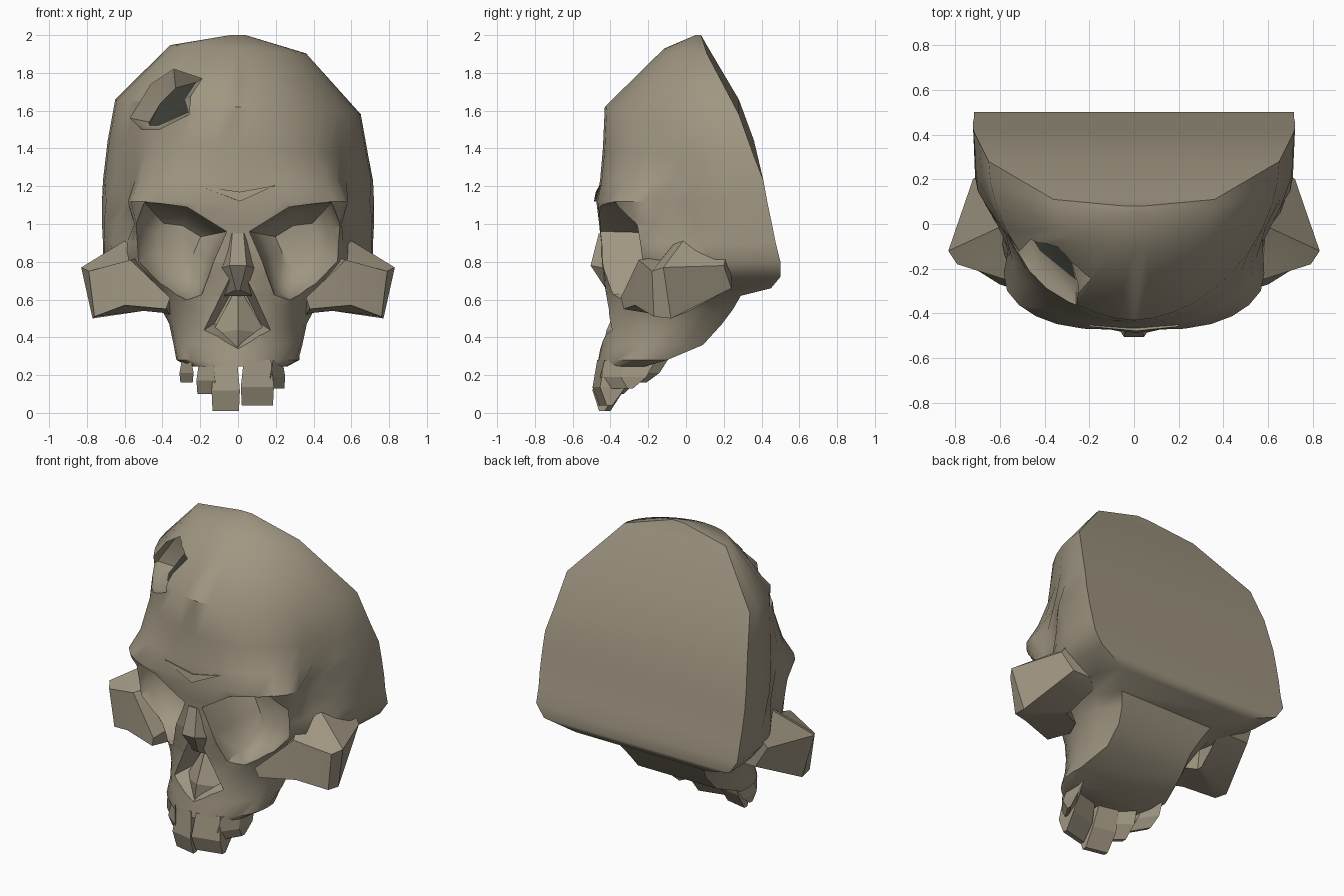
import bpy, bmesh, math

def material(name, color):
    m = bpy.data.materials.new(name)
    m.diffuse_color = (*color, 1)
    return m

BONE = material("aged bone", (0.35, 0.305, 0.223))
DARK = material("dark hollow", (0.05, 0.054, 0.041))

def loft(name, rings, dark_end=False):
    """Closed solid through rings that have equal point counts."""
    bm = bmesh.new()
    vs = [[bm.verts.new(p) for p in ring] for ring in rings]
    n = len(vs[0])
    for a, b in zip(vs, vs[1:]):
        for i in range(n):
            j = (i + 1) % n
            bm.faces.new((a[i], a[j], b[j], b[i]))
    bm.faces.new(vs[0])
    end = bm.faces.new(vs[-1])
    end.material_index = 1 if dark_end else 0
    bmesh.ops.recalc_face_normals(bm, faces=bm.faces)
    if dark_end:
        bmesh.ops.triangulate(bm, faces=[f for f in bm.faces if len(f.verts) > 4])
    me = bpy.data.meshes.new(name)
    bm.to_mesh(me)
    bm.free()
    me.materials.append(BONE)
    me.materials.append(DARK)
    ob = bpy.data.objects.new(name, me)
    bpy.context.collection.objects.link(ob)
    return ob

def smooth(ob, angle):
    bpy.ops.object.select_all(action='DESELECT')
    ob.select_set(True)
    bpy.context.view_layer.objects.active = ob
    bpy.ops.object.shade_smooth_by_angle(angle=math.radians(angle))

def cut(ob, cutter):
    mod = ob.modifiers.new(cutter.name, 'BOOLEAN')
    mod.operation = 'DIFFERENCE'
    mod.solver = 'EXACT'
    mod.object = cutter
    bpy.context.view_layer.objects.active = ob
    bpy.ops.object.modifier_apply(modifier=mod.name)
    bpy.data.objects.remove(cutter, do_unlink=True)

# Skull shell: level, half width, back y, front y, squareness, temple pinch, back taper
levels = [
    (2.00, 0.04, 0.08, 0.05, 2.0, 0, 0), (1.925, 0.36, 0.11, -0.12, 1.9, 0, 0),
    (1.62, 0.65, 0.28, -0.43, 1.85, 0, 0), (1.40, 0.69, 0.36, -0.44, 2.05, 0.03, 0),
    (1.23, 0.715, 0.41, -0.455, 2.5, 0.08, 0), (1.12, 0.72, 0.43, -0.475, 3.2, 0.13, 0),
    (1.00, 0.72, 0.455, -0.46, 2.8, 0.11, 0), (0.90, 0.715, 0.475, -0.45, 2.7, 0.07, 0),
    (0.80, 0.715, 0.50, -0.45, 2.5, 0.02, 0), (0.72, 0.66, 0.50, -0.44, 2.2, 0, 0),
    (0.66, 0.55, 0.45, -0.435, 2.2, 0, 0.15), (0.62, 0.48, 0.29, -0.43, 2.2, 0, 0.3),
    (0.55, 0.43, 0.25, -0.43, 2.2, 0, 0.3), (0.47, 0.39, 0.19, -0.44, 2.2, 0, 0.3),
    (0.36, 0.37, 0.09, -0.45, 2.2, 0, 0.25), (0.28, 0.34, -0.10, -0.465, 2.2, 0, 0.05),
    (0.245, 0.26, -0.22, -0.47, 2.2, 0, 0)]
SEG = 20
rings = []
for z, w, r, f, n, pinch, taper in levels:
    ring = []
    for i in range(SEG + 1):
        t = math.pi * i / SEG
        c, s = math.cos(t), max(0, math.sin(t))
        x = math.copysign(abs(c) ** (2 / n), c) * w
        y = r - (r - f) * s ** (2 / n)
        x -= math.copysign(pinch * math.exp(-((y + 0.07) / 0.15) ** 2), c) * min(1, abs(x) / 0.4)
        x *= 1 - taper * max(0, (y - r + 0.3) / 0.3) ** 2
        ring.append((x, y, z - (0.06 * x if 1.3 < z < 1.99 else 0)))
    rings.append(ring)
skull = loft("skull", rings)

# Eye sockets, bowl shaped
eye = [(0.06, 0.96), (0.27, 1.09), (0.50, 1.12), (0.565, 1.0), (0.565, 0.79),
       (0.43, 0.64), (0.27, 0.58), (0.19, 0.62), (0.13, 0.80)]
for s in (-1, 1):
    steps = [(-0.7, 1), (-0.42, 1), (-0.27, 0.92), (-0.17, 0.75), (-0.11, 0.45)]
    cut(skull, loft("socket_cutter", [
        [(s * (0.31 + (x - 0.31) * k), y, 0.91 + (z - 0.91) * k) for x, z in eye]
        for y, k in steps]))

# Nose opening
nose = [(0, 0.80), (0.10, 0.62), (0.20, 0.42), (0.12, 0.40), (0, 0.34),
        (-0.12, 0.40), (-0.21, 0.42), (-0.10, 0.62)]
cut(skull, loft("nose_cutter", [
    [(x * k, y, 0.55 + (z - 0.55) * k) for x, z in nose]
    for y, k in [(-0.7, 1), (-0.45, 1), (-0.28, 0.6)]]))

# Broken hole in the forehead with a dark floor: x, z, depth y
rim = [(-0.57, 1.56, 0.0), (-0.46, 1.74, 0.04), (-0.34, 1.82, 0.0), (-0.19, 1.77, -0.19),
       (-0.25, 1.68, -0.27), (-0.26, 1.58, -0.34), (-0.42, 1.50, -0.22), (-0.51, 1.50, -0.12)]
floor = [(-0.47, 1.54, 0.03), (-0.41, 1.64, 0.06), (-0.33, 1.72, 0.04), (-0.22, 1.75, -0.12),
         (-0.28, 1.66, -0.17), (-0.26, 1.59, -0.25), (-0.42, 1.52, -0.12), (-0.47, 1.52, -0.04)]
cut(skull, loft("hole_cutter", [
    [(x, -0.7, z) for x, z, y in rim],
    [(x, y, z) for x, z, y in rim],
    [(x, y, z) for x, z, y in floor]], True))
smooth(skull, 42)

# Cheekbones sweeping back to the temples
cheek = [
    [(0.36, -0.15, 0.61), (0.36, -0.345, 0.61), (0.38, -0.33, 0.55), (0.36, -0.15, 0.52)],
    [(0.50, -0.12, 0.83), (0.57, -0.25, 0.81), (0.60, -0.27, 0.57), (0.40, -0.05, 0.53)],
    [(0.57, -0.06, 0.90), (0.79, -0.18, 0.75), (0.76, -0.17, 0.51), (0.50, -0.02, 0.54)],
    [(0.57, 0.00, 0.93), (0.83, -0.12, 0.77), (0.77, -0.08, 0.50), (0.50, 0.02, 0.54)],
    [(0.58, 0.25, 0.98), (0.72, 0.20, 0.78), (0.66, 0.24, 0.66), (0.45, 0.24, 0.66)]]
for s, side in ((-1, "left"), (1, "right")):
    smooth(loft("cheekbone_" + side, [[(s * x, y, z) for x, y, z in q] for q in cheek]), 35)

# Nose bridge
loft("nose_bridge", [
    [(-0.03, -0.462, 0.95), (0.03, -0.462, 0.95), (0.06, -0.38, 0.95), (-0.06, -0.38, 0.95)],
    [(-0.045, -0.505, 0.78), (0.045, -0.505, 0.78), (0.11, -0.40, 0.76), (-0.11, -0.40, 0.76)],
    [(-0.01, -0.42, 0.65), (0.01, -0.42, 0.65), (0.08, -0.36, 0.62), (-0.08, -0.36, 0.62)]])

# Ridge inside the nose opening
loft("nose_ridge", [
    [(-0.02, -0.30, 0.64), (0, -0.33, 0.64), (0.02, -0.30, 0.64)],
    [(-0.14, -0.33, 0.42), (0, -0.42, 0.44), (0.15, -0.33, 0.42)],
    [(-0.02, -0.40, 0.35), (0, -0.44, 0.35), (0.02, -0.40, 0.35)]])

# Creased ledge between the brows
loft("brow_ledge", [
    [(-0.20, -0.458, 1.20), (0.01, -0.478, 1.17), (0.20, -0.458, 1.205), (0.01, -0.487, 1.12)],
    [(-0.18, -0.40, 1.19), (0.01, -0.40, 1.17), (0.18, -0.40, 1.19), (0.01, -0.40, 1.12)]])

# Chipped teeth: left x, right x, top, bottom, front y left, front y right
teeth = [(-0.31, -0.235, 0.29, 0.16, -0.27, -0.38), (-0.22, -0.12, 0.28, 0.10, -0.39, -0.465),
         (-0.14, 0.01, 0.28, 0.01, -0.46, -0.49), (0.015, 0.19, 0.28, 0.04, -0.49, -0.45),
         (0.17, 0.25, 0.28, 0.13, -0.45, -0.34)]
for i, (a, b, top, low, ya, yb) in enumerate(teeth):
    m = low + (top - low) * 0.4
    tooth = [(top, 0.015, 0.02, 0.18), (m, 0, -0.005, 0.13), (low, 0.005, 0.03, 0.06)]
    loft("tooth_%d" % (i + 1), [
        [(a + d, ya + e, z), (b - d, yb + e, z), (b - d, yb + h, z), (a + d, ya + h, z)]
        for z, d, e, h in tooth])
